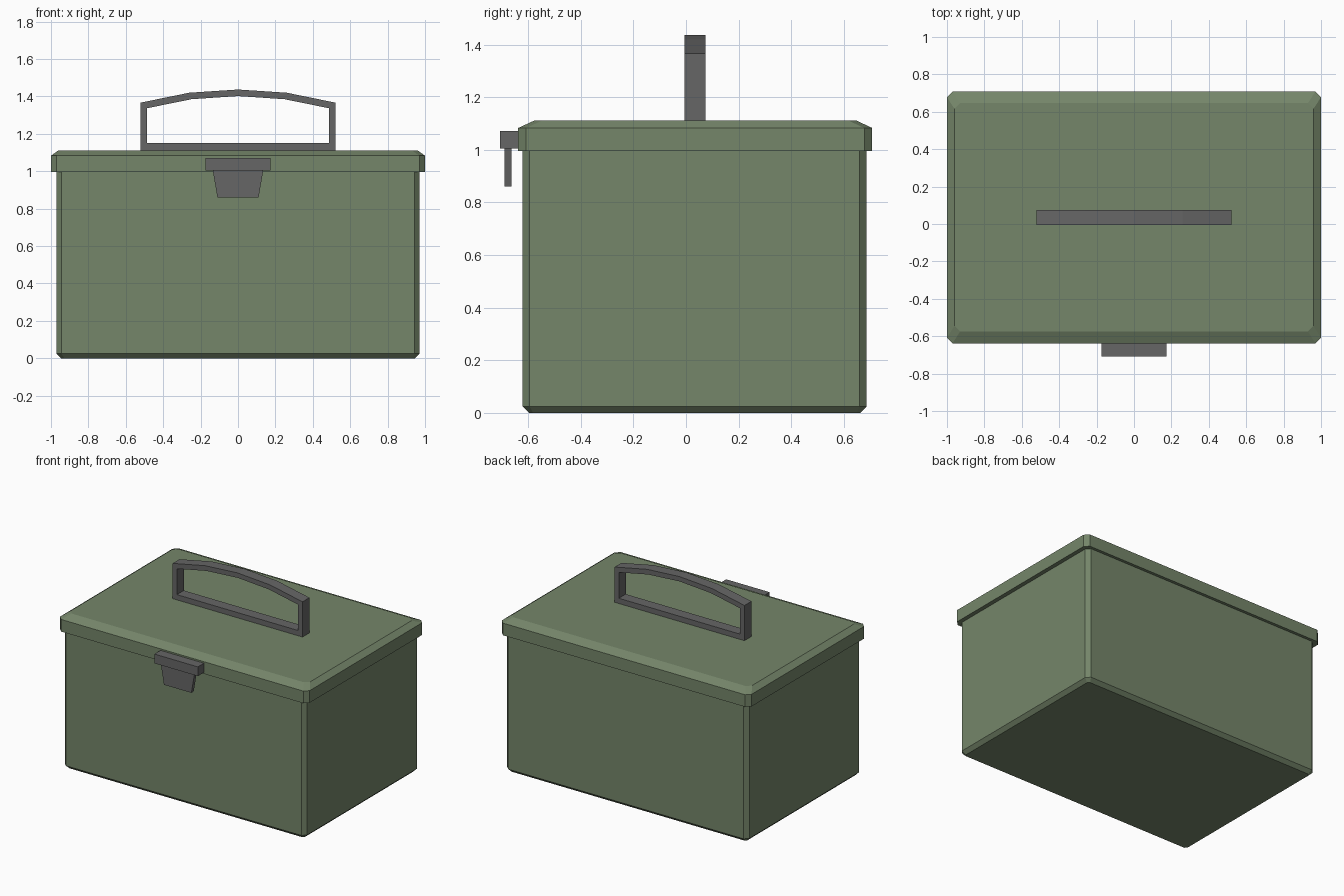
import bpy, bmesh

if "Cube" in bpy.data.objects:
    bpy.data.objects.remove(bpy.data.objects["Cube"])


def material(name, rgb):
    m = bpy.data.materials.new(name)
    m.diffuse_color = (*rgb, 1)
    m.use_nodes = True
    m.node_tree.nodes["Principled BSDF"].inputs["Base Color"].default_value = m.diffuse_color
    return m


green = material("olive green", (0.178, 0.238, 0.144))
grey = material("dark grey", (0.133, 0.133, 0.133))


def finish(bm, name, mat):
    bmesh.ops.recalc_face_normals(bm, faces=bm.faces[:])
    me = bpy.data.meshes.new(name)
    bm.to_mesh(me)
    bm.free()
    me.materials.append(mat)
    ob = bpy.data.objects.new(name, me)
    bpy.context.collection.objects.link(ob)
    return ob


def lofted_box(name, mat, levels):
    """Stack of rectangles (half width, y min, y max, z, corner cut)."""
    bm = bmesh.new()
    rings = []
    for hx, y0, y1, z, c in levels:
        pts = [(hx, y0 + c), (hx, y1 - c), (hx - c, y1), (c - hx, y1),
               (-hx, y1 - c), (-hx, y0 + c), (c - hx, y0), (hx - c, y0)]
        rings.append([bm.verts.new((x, y, z)) for x, y in pts])
    for a, b in zip(rings, rings[1:]):
        for i in range(8):
            j = (i + 1) % 8
            bm.faces.new((a[i], a[j], b[j], b[i]))
    bm.faces.new(rings[0])
    bm.faces.new(rings[-1])
    return finish(bm, name, mat)


def plate(name, mat, profile, y0, y1):
    """Front-view outline extruded along y."""
    bm = bmesh.new()
    face = bm.faces.new([bm.verts.new((x, y0, z)) for x, z in profile])
    out = bmesh.ops.extrude_face_region(bm, geom=[face])
    moved = [g for g in out["geom"] if isinstance(g, bmesh.types.BMVert)]
    bmesh.ops.translate(bm, verts=moved, vec=(0, y1 - y0, 0))
    return finish(bm, name, mat)


# Box body with chamfered bottom and corners
lofted_box("body", green, [(0.945, -0.597, 0.662, 0, 0.015),
                           (0.97, -0.622, 0.687, 0.025, 0.027),
                           (0.97, -0.622, 0.687, 1.0, 0.027)])

# Overhanging lid with sloped rim
lofted_box("lid", green, [(1.0, -0.638, 0.708, 0.995, 0.03),
                          (1.0, -0.638, 0.708, 1.083, 0.03),
                          (0.96, -0.575, 0.646, 1.112, 0.03)])

# Latch block and tapered tab
plate("latch_block", grey, [(-0.174, 1.005), (0.174, 1.005),
                            (0.174, 1.072), (-0.174, 1.072)], -0.708, -0.63)
plate("latch_tab", grey, [(-0.11, 0.86), (0.11, 0.86),
                          (0.135, 1.006), (-0.135, 1.006)], -0.69, -0.664)

# Handle: closed loop of outer and inner outline with an arched grip
half_out = [(0.52, 1.112), (0.52, 1.367), (0.26, 1.42), (0, 1.437)]
half_in = [(0.486, 1.15), (0.486, 1.337), (0.25, 1.385), (0, 1.402)]


def loop(half):
    return half + [(-x, z) for x, z in reversed(half[:-1])]


bm = bmesh.new()
rings = [[bm.verts.new((x, y, z)) for x, z in loop(h)]
         for h, y in ((half_out, -0.005), (half_out, 0.074),
                      (half_in, 0.074), (half_in, -0.005))]
for k in range(4):
    a, b = rings[k], rings[(k + 1) % 4]
    for i in range(len(a)):
        j = (i + 1) % len(a)
        bm.faces.new((a[i], a[j], b[j], b[i]))
finish(bm, "handle", grey)
